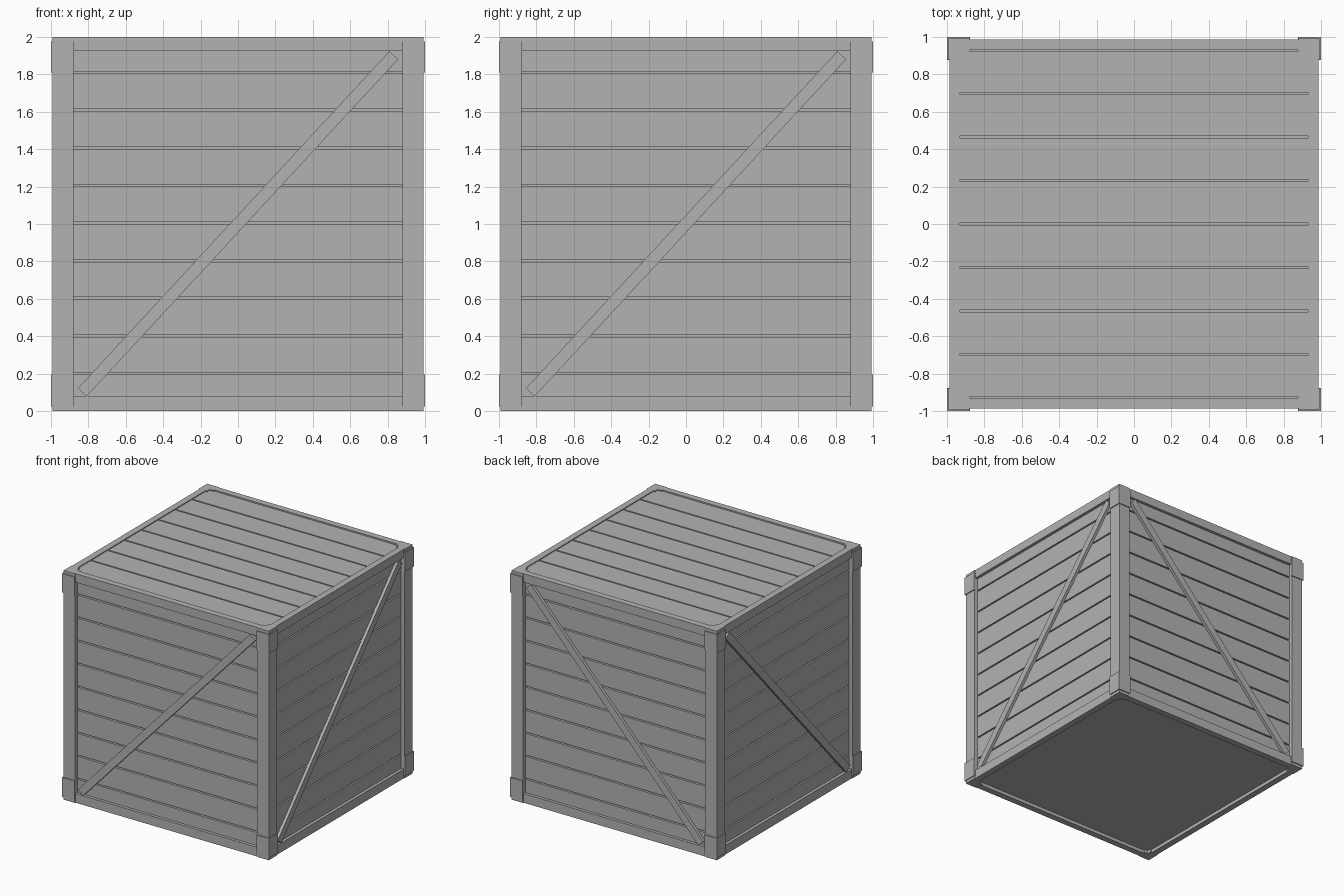
import bpy
import bmesh
from math import atan2, hypot, pi
from mathutils import Matrix, Vector

cube = bpy.data.objects.get("Cube")
if cube:
    bpy.data.objects.remove(cube, do_unlink=True)

grey = bpy.data.materials.new("plain grey")
grey.use_nodes = True
tone = (0.45, 0.45, 0.45, 1)
grey.diffuse_color = tone
grey.node_tree.nodes["Principled BSDF"].inputs["Base Color"].default_value = tone


def finish(name, bm, turn=0):
    """Turn a bmesh about the vertical axis and store it as an object."""
    bm.transform(Matrix.Rotation(turn, 4, 'Z'))
    bmesh.ops.recalc_face_normals(bm, faces=bm.faces)
    mesh = bpy.data.meshes.new(name)
    bm.to_mesh(mesh)
    bm.free()
    mesh.materials.append(grey)
    obj = bpy.data.objects.new(name, mesh)
    bpy.context.collection.objects.link(obj)
    return obj


def box(name, low, high, turn=0):
    bm = bmesh.new()
    low, high = Vector(low), Vector(high)
    place = Matrix.Translation((low + high) / 2) @ Matrix.Diagonal((*(high - low), 1))
    bmesh.ops.create_cube(bm, size=1, matrix=place)
    return finish(name, bm, turn)


def angle_bar(name, outer, inner, leg, z0, z1, turn):
    """Upright bar with an L section hugging one vertical corner."""
    bm = bmesh.new()
    section = [(outer, outer), (leg, outer), (leg, inner),
               (inner, inner), (inner, leg), (outer, leg)]
    face = bm.faces.new([bm.verts.new((x, y, z0)) for x, y in section])
    top = bmesh.ops.extrude_face_region(bm, geom=[face])["geom"]
    verts = [v for v in top if isinstance(v, bmesh.types.BMVert)]
    bmesh.ops.translate(bm, verts=verts, vec=(0, 0, z1 - z0))
    finish(name, bm, turn)


POST, RAIL, PLANK, CORE = 0.992, 0.986, 0.96, 0.935
INNER = 0.93
GAP = 0.006

# Closed body behind the planks
box("crate_core", (-CORE, -CORE, 0.03), (CORE, CORE, 1.965))

# Top boards
pitch = 2 * INNER / 8
for i in range(8):
    y = -INNER + i * pitch
    box("top_plank", (-INNER, y + GAP, 1.96), (INNER, y + pitch - GAP, 1.992))

sides = ["front", "left", "back", "right"]
for k, side in enumerate(sides):
    turn = k * pi / 2

    # Horizontal side boards
    for i in range(10):
        z0 = max(0.2012 * i - 0.001 + GAP, 0.03)
        z1 = min(0.2012 * (i + 1) - 0.001 - GAP, 1.97)
        box(side + "_plank", (-INNER, -PLANK, z0), (INNER, -CORE + 0.01, z1), turn)

    # Bottom and top rails
    for level, z0, z1 in (("bottom", 0, 0.08), ("top", 1.925, 2)):
        box(f"{side}_{level}_rail", (-0.9, -RAIL, z0), (0.9, -INNER, z1), turn)

    # Diagonal brace, leaning the same way on opposite sides
    lean = 1 if side in ("front", "left") else -1
    run, rise = 1.665, 1.802
    bm = bmesh.new()
    place = (Matrix.Translation((0, -0.97, 1.001))
             @ Matrix.Rotation(-lean * atan2(rise, run), 4, 'Y')
             @ Matrix.Diagonal((hypot(run, rise), 0.03, 0.064, 1)))
    bmesh.ops.create_cube(bm, size=1, matrix=place)
    finish(side + "_brace", bm, turn)

    # Corner post with its two metal caps
    angle_bar("corner_post", POST, 0.915, 0.88, 0, 2, turn)
    for level, z0, z1 in (("bottom", 0.025, 0.195), ("top", 1.81, 1.975)):
        angle_bar(f"{level}_corner_cap", 1, 0.985, 0.878, z0, z1, turn)
